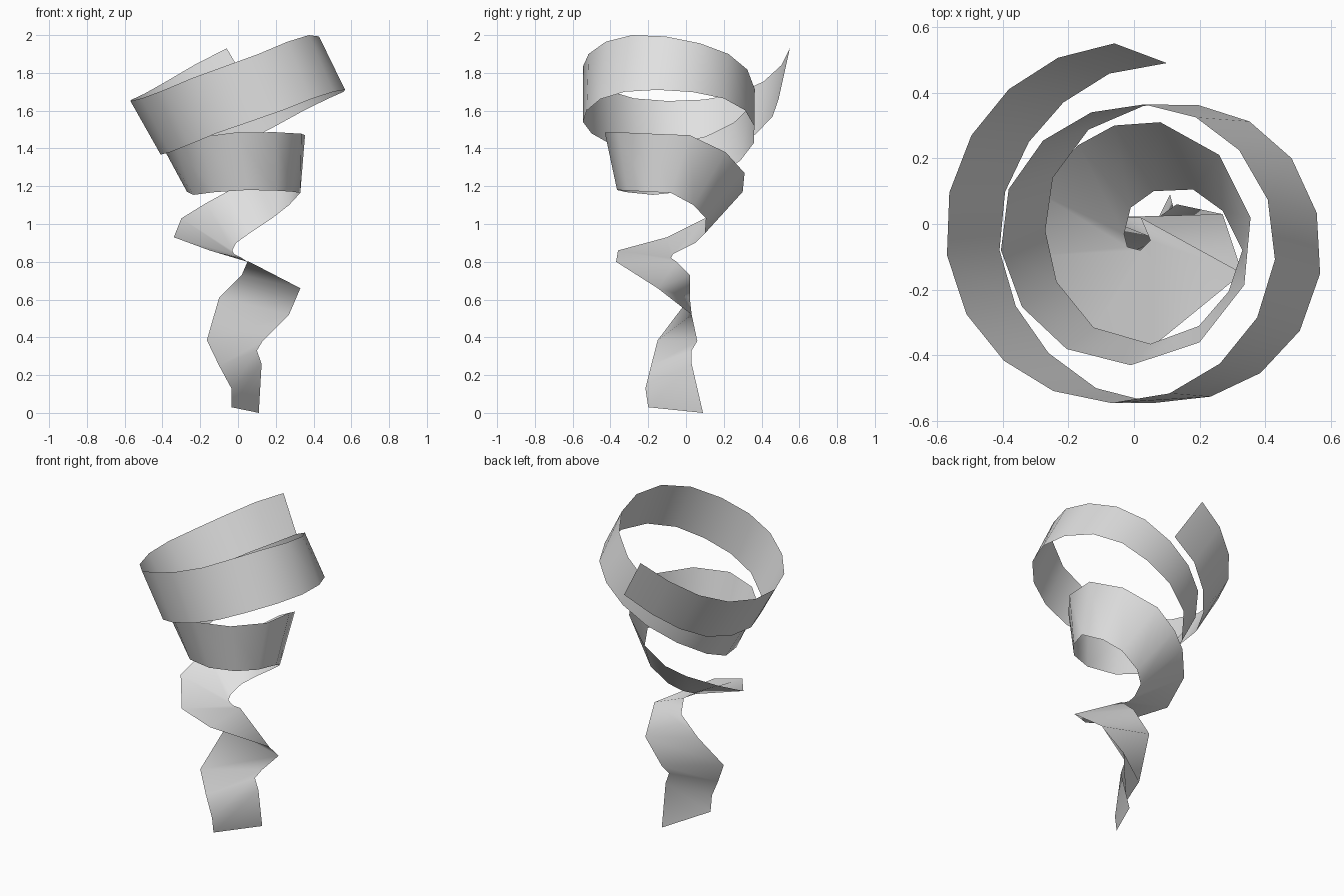
import bpy
import math
from mathutils import Vector

# Remove the default cube only
default_cube = bpy.data.objects.get("Cube")
if default_cube:
    bpy.data.objects.remove(default_cube, do_unlink=True)

STEPS = 3  # ribbon segments between two coil keys

# Wide coils: upper edge point, lower edge point (every third segment)
coil_keys = [
    ((-.06, .55, 1.93), (.1, .49, 1.66)),
    ((-.495, .27, 1.69), (-.32, .25, 1.41)),
    ((-.51, -.275, 1.665), (-.36, -.25, 1.38)),
    ((-.07, -.545, 1.835), (.06, -.545, 1.54)),
    ((.375, -.285, 2), (.505, -.325, 1.7)),
    ((.32, .225, 1.9), (.48, .2, 1.665)),
    ((-.13, .34, 1.62), (.03, .36, 1.43)),
    ((-.405, -.08, 1.42), (-.27, -.02, 1.17)),
    ((-.01, -.43, 1.485), (.05, -.365, 1.18)),
    ((.355, .02, 1.47), (.33, -.08, 1.165)),
]

# Twisted tail: one pair of edge points for each segment
tail_pairs = [
    ((.26, .21, 1.38), (.27, .04, 1.1)),
    ((.08, .31, 1.27), (.18, .105, 1.03)),
    ((-.06, .3, 1.17), (.06, .1, .95)),
    ((-.17, .24, 1.11), (-.01, .05, .9)),
    ((-.3, .1, 1.03), (-.03, -.03, .86)),
    ((-.34, -.1, .93), (-.02, -.07, .84)),
    ((-.15, -.36, .86), (.02, -.08, .82)),
    ((.06, -.37, .8), (.05, -.05, .8)),
    ((.33, -.15, .66), (.02, .02, .73)),
    ((.27, .03, .52), (-.1, .02, .61)),
    ((.13, .06, .38), (-.165, -.15, .385)),
    ((.1, .03, .33), (-.1, -.185, .25)),
    ((.125, .03, .26), (-.035, -.215, .13)),
    ((.11, .09, 0), (-.035, -.2, .03)),
]


def to_polar(points):
    """Angle, radius, height, with the angle growing along the coil."""
    polar = []
    for x, y, z in points:
        angle = math.atan2(y, x)
        while polar and angle < polar[-1].x:
            angle += math.tau
        polar.append(Vector((angle, math.hypot(x, y), z)))
    return polar


def from_polar(p):
    return Vector((p.y * math.cos(p.x), p.y * math.sin(p.x), p.z))


def spline(a, b, c, d, t):
    """Smooth blend from b to c."""
    return (b * 2 + (c - a) * t + (a * 2 - b * 5 + c * 4 - d) * t ** 2
            + (b * 3 - a - c * 3 + d) * t ** 3) / 2


def coil_edge(points):
    keys = to_polar(points)
    padded = [keys[0] * 2 - keys[1], *keys, keys[-1] * 2 - keys[-2]]
    edge = []
    for i in range(len(keys) - 1):
        for step in range(STEPS):
            edge.append(from_polar(spline(*padded[i:i + 4], step / STEPS)))
    edge.append(from_polar(keys[-1]))
    return edge


def full_edge(side):
    coil = coil_edge([pair[side] for pair in coil_keys])
    return coil + [Vector(pair[side]) for pair in tail_pairs]


# Ribbon surface bridging the two edges
upper = full_edge(0)
lower = full_edge(1)
count = len(upper)
faces = [(i, count + i, count + i + 1, i + 1) for i in range(count - 1)]
mesh = bpy.data.meshes.new("spiral_ribbon")
mesh.from_pydata(upper + lower, [], faces)
mesh.update()
ribbon = bpy.data.objects.new("spiral_ribbon", mesh)
bpy.context.collection.objects.link(ribbon)
for face in mesh.polygons:
    face.use_smooth = True

# Plain light grey
grey = bpy.data.materials.new("light_grey")
grey.use_nodes = True
colour = (.75, .75, .75, 1)
grey.diffuse_color = colour
grey.node_tree.nodes["Principled BSDF"].inputs["Base Color"].default_value = colour
mesh.materials.append(grey)
